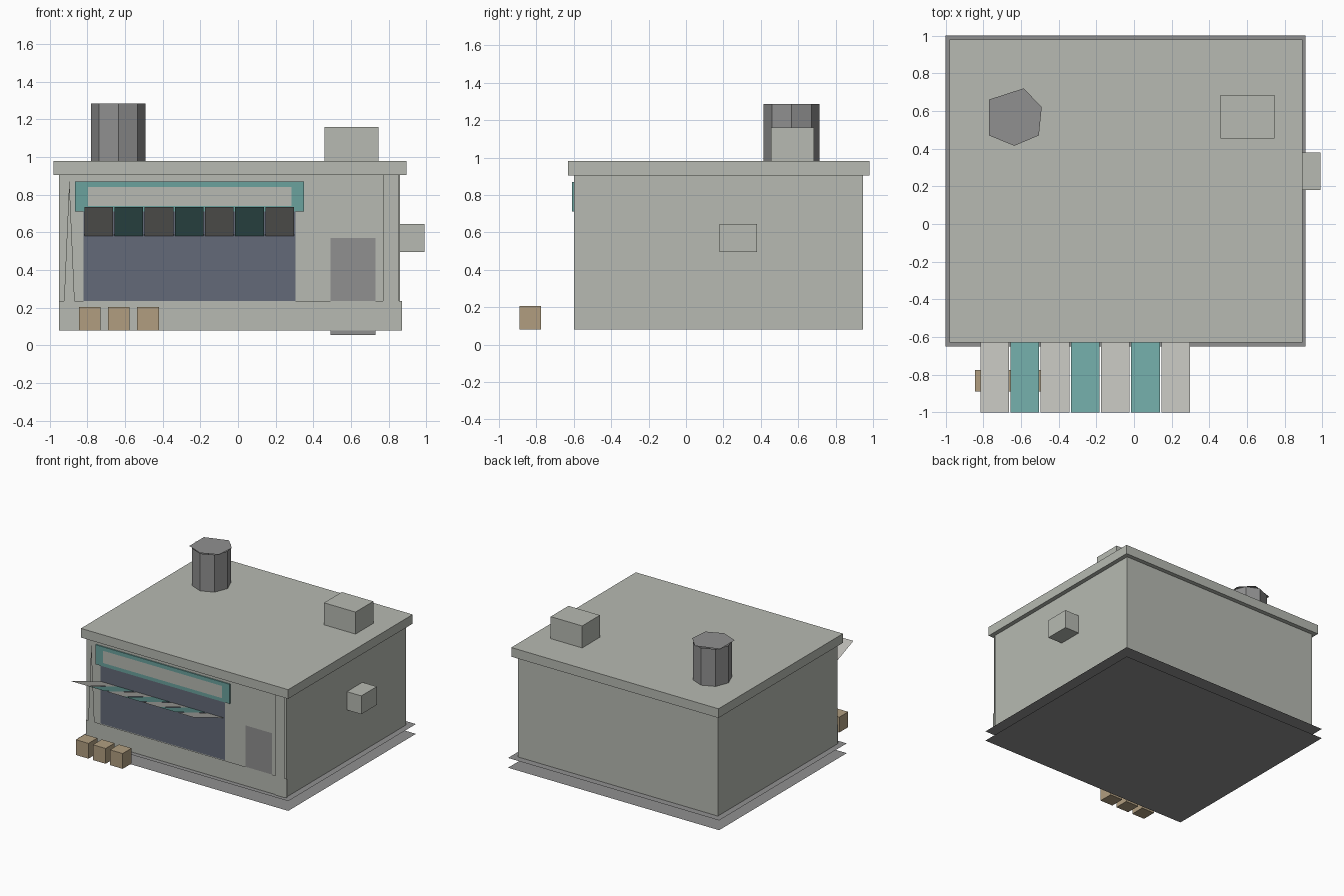
import bpy
import math
from mathutils import Vector

cube = bpy.data.objects.get("Cube")
if cube:
    bpy.data.objects.remove(cube, do_unlink=True)


def material(name, *rgb):
    """Flat colour given as sRGB bytes, stored as linear."""
    def lin(c):
        c /= 255
        return c / 12.92 if c <= 0.04045 else ((c + 0.055) / 1.055) ** 2.4
    m = bpy.data.materials.new(name)
    m.use_nodes = True
    colour = [lin(c) for c in rgb] + [1]
    m.diffuse_color = colour
    bsdf = next(n for n in m.node_tree.nodes if n.type == 'BSDF_PRINCIPLED')
    bsdf.inputs["Base Color"].default_value = colour
    return m


CONCRETE = material("pale_concrete", 183, 186, 178)
CANVAS = material("pale_canvas", 187, 186, 181)
TEAL = material("teal", 107, 162, 158)
GLASS = material("blue_grey_glass", 99, 106, 120)
METAL = material("grey_metal", 144, 144, 144)
WOOD = material("tan_wood", 177, 158, 128)


def mesh(name, verts, faces, mat):
    data = bpy.data.meshes.new(name)
    data.from_pydata([Vector(v) for v in verts], [], faces)
    data.materials.append(mat)
    obj = bpy.data.objects.new(name, data)
    bpy.context.collection.objects.link(obj)
    return obj


def box(name, x, y, z, mat):
    verts = [(a, b, c) for c in z for b in y for a in x]
    faces = [(0, 2, 3, 1), (4, 5, 7, 6), (0, 1, 5, 4),
             (2, 6, 7, 3), (0, 4, 6, 2), (1, 3, 7, 5)]
    return mesh(name, verts, faces, mat)


def sheet(name, x, near, far, mat):
    """Flat strip across x; near and far are (y, z) of its two long edges."""
    verts = [(x[0], *near), (x[1], *near), (x[1], *far), (x[0], *far)]
    return mesh(name, verts, [(0, 1, 2, 3)], mat)


def panel(name, x, z, y, mat):
    return sheet(name, x, (y, z[0]), (y, z[1]), mat)


# Ground sheets, building and roof
for label, z in (("lower", 0), ("upper", 0.08)):
    sheet(label + "_ground_sheet", (-1, 0.91), (-0.65, z), (1, z), METAL)
box("building_walls", (-0.95, 0.86), (-0.6, 0.945), (0.081, 0.905), CONCRETE)
box("roof_slab", (-0.98, 0.895), (-0.63, 0.98), (0.905, 0.98), CONCRETE)

# Shop front
panel("shop_window", (-0.82, 0.305), (0.235, 0.735), -0.604, GLASS)
panel("door", (0.49, 0.73), (0.055, 0.57), -0.604, METAL)
panel("front_sill", (-0.95, 0.87), (0.08, 0.235), -0.61, CONCRETE)
panel("left_pillar", (0.77, 0.855), (0.08, 0.905), -0.617, CONCRETE)
mesh("right_tapered_pillar",
     [(-0.93, -0.617, 0.08), (-0.86, -0.617, 0.08), (-0.895, -0.617, 0.88)],
     [(0, 1, 2)], CONCRETE)

# Sign with its framed face
box("sign_frame", (-0.865, 0.35), (-0.609, -0.6), (0.71, 0.87), TEAL)
panel("sign_face", (-0.795, 0.285), (0.74, 0.84), -0.612, CONCRETE)

# Awning slats, raised at the outer edge
for i in range(7):
    left = -0.815 + 0.16 * i
    sheet(f"awning_slat_{i + 1}", (left, left + 0.152), (-1, 0.735),
          (-0.605, 0.58), TEAL if i % 2 else CANVAS)

# Crates
for i in range(3):
    left = -0.845 + 0.155 * i
    box(f"crate_{i + 1}", (left, left + 0.115), (-0.89, -0.775),
        (0.08, 0.205), WOOD)

# Roof and wall units
box("roof_unit", (0.46, 0.745), (0.455, 0.685), (0.98, 1.16), CONCRETE)
box("wall_unit", (0.86, 0.99), (0.18, 0.38), (0.495, 0.645), CONCRETE)

# Eight-sided vent with an uneven lid
SIDES = 8
ring = [(-0.635 + 0.145 * math.cos(math.tau * i / SIDES),
         0.565 + 0.15 * math.sin(math.tau * i / SIDES)) for i in range(SIDES)]
mesh("roof_vent", [(x, y, z) for z in (0.98, 1.285) for x, y in ring],
     [(i, (i + 1) % SIDES, (i + 1) % SIDES + SIDES, i + SIDES)
      for i in range(SIDES)], METAL)
lid = [(-0.77, 0.47), (-0.635, 0.415), (-0.505, 0.47),
       (-0.49, 0.62), (-0.585, 0.72), (-0.77, 0.66)]
mesh("vent_lid", [(x, y, 1.29) for x, y in lid], [tuple(range(6))], METAL)
